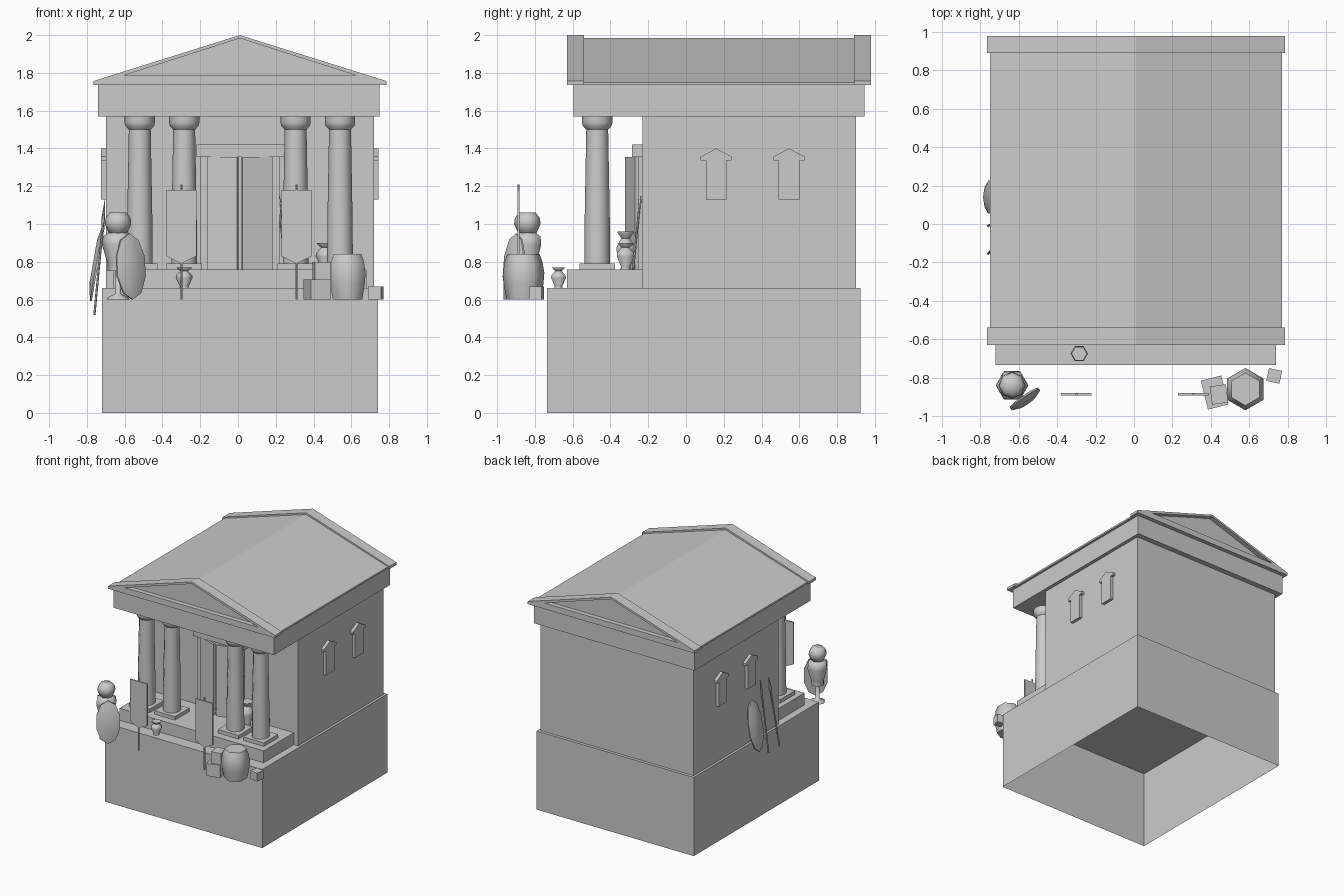
import bpy, bmesh, math
from mathutils import Vector, Matrix

if "Cube" in bpy.data.objects:
    bpy.data.objects.remove(bpy.data.objects["Cube"])

CX = 0.01  # building centre line


def finish(name, bm, smooth=None):
    bmesh.ops.recalc_face_normals(bm, faces=bm.faces)
    me = bpy.data.meshes.new(name)
    bm.to_mesh(me)
    bm.free()
    ob = bpy.data.objects.new(name, me)
    bpy.context.collection.objects.link(ob)
    if smooth:
        bpy.ops.object.select_all(action='DESELECT')
        ob.select_set(True)
        bpy.context.view_layer.objects.active = ob
        bpy.ops.object.shade_smooth_by_angle(angle=math.radians(smooth))
    return ob


def box(name, x, y, z, rot=0, open_bottom=False):
    bm = bmesh.new()
    bmesh.ops.create_cube(bm, size=1)
    if open_bottom:
        low = [f for f in bm.faces if f.calc_center_median().z < -0.4]
        bmesh.ops.delete(bm, geom=low, context='FACES_ONLY')
    bmesh.ops.scale(bm, vec=(x[1] - x[0], y[1] - y[0], z[1] - z[0]), verts=bm.verts)
    bmesh.ops.rotate(bm, matrix=Matrix.Rotation(math.radians(rot), 3, 'Z'), verts=bm.verts)
    bmesh.ops.translate(bm, vec=(sum(x) / 2, sum(y) / 2, sum(z) / 2), verts=bm.verts)
    return finish(name, bm)


def prism(name, pts, axis, a, b):
    """Extrude a flat outline along x or y from a to b."""
    bm = bmesh.new()
    put = (lambda p: (p[0], a, p[1])) if axis == 'Y' else (lambda p: (a, p[0], p[1]))
    face = bm.faces.new([bm.verts.new(put(p)) for p in pts])
    ext = bmesh.ops.extrude_face_region(bm, geom=[face])
    vec = (0, b - a, 0) if axis == 'Y' else (b - a, 0, 0)
    bmesh.ops.translate(bm, vec=vec, verts=[v for v in ext['geom'] if isinstance(v, bmesh.types.BMVert)])
    return finish(name, bm)


def lathe(name, x, y, profile, sides, smooth=65, turn=0):
    """Revolve (radius, z) points around a vertical axis."""
    bm = bmesh.new()
    rings = []
    for r, z in profile:
        rings.append([bm.verts.new((x + r * math.cos(t), y + r * math.sin(t), z))
                      for t in (turn + 2 * math.pi * i / sides for i in range(sides))])
    for lo, hi in zip(rings, rings[1:]):
        for i in range(sides):
            j = (i + 1) % sides
            bm.faces.new((lo[i], lo[j], hi[j], hi[i]))
    bm.faces.new(rings[0])
    bm.faces.new(rings[-1])
    return finish(name, bm, smooth)


def rod(name, a, b, r, r2=None):
    a, b = Vector(a), Vector(b)
    bm = bmesh.new()
    bmesh.ops.create_cone(bm, cap_ends=True, segments=6, radius1=r,
                          radius2=r if r2 is None else r2, depth=(b - a).length)
    bm.transform(Matrix.Translation((a + b) / 2) @ (b - a).to_track_quat('Z', 'Y').to_matrix().to_4x4())
    return finish(name, bm)


def shield(name, centre, w, h, yaw, tilt):
    """Oval, slightly domed shield; face points to -y before rotation."""
    bm = bmesh.new()
    rings = []
    for k, y in ((1, 0.01), (1, 0), (0.55, -0.018)):
        rings.append([bm.verts.new((k * w / 2 * math.cos(t), y, k * h / 2 * math.sin(t)))
                      for t in (2 * math.pi * (i + 0.5) / 10 for i in range(10))])
    for lo, hi in zip(rings, rings[1:]):
        for i in range(10):
            bm.faces.new((lo[i], lo[i - 1], hi[i - 1], hi[i]))
    bm.faces.new(rings[0])
    bm.faces.new(rings[-1])
    bm.transform(Matrix.Translation(centre) @ Matrix.Rotation(math.radians(yaw), 4, 'Z')
                 @ Matrix.Rotation(math.radians(tilt), 4, 'X'))
    return finish(name, bm, 40)


# Podium, porch step, hall and entablature
box("podium", (-0.72, 0.74), (-0.735, 0.925), (0, 0.66), open_bottom=True)
box("porch_step", (-0.66, 0.68), (-0.63, -0.22), (0.66, 0.76))
box("hall", (-0.70, 0.72), (-0.23, 0.90), (0.66, 1.57))
box("entablature", (-0.74, 0.75), (-0.595, 0.945), (1.57, 1.735))

# Roof body and recessed pediments framed by cornices
prism("roof", [(CX - 0.76, 1.735), (CX + 0.76, 1.735), (CX + 0.76, 1.75), (CX, 1.985),
               (CX - 0.76, 1.75)], 'Y', -0.59, 0.94)
for end, y0, y1 in (("front", -0.63, -0.54), ("back", 0.89, 0.98)):
    for side, s in (("left", -1), ("right", 1)):
        half = [(0, 1.735), (0.775, 1.735), (0.775, 1.757), (0, 2.0),
                (0, 1.983), (0.62, 1.785), (0, 1.785)]
        prism(f"{end}_{side}_cornice", [(CX + s * x, z) for x, z in half], 'Y', y0, y1)

# Columns with plinths and capitals
for i, x in enumerate((-0.52, -0.285, 0.305, 0.54)):
    box(f"column_plinth_{i}", (x - 0.095, x + 0.095), (-0.565, -0.375), (0.76, 0.79))
    lathe(f"column_{i}", x, -0.47, [(0.068, 0.79), (0.067, 1.0), (0.058, 1.50), (0.076, 1.52),
                                    (0.08, 1.535), (0.08, 1.57)], 12, 40)

# Doorway: posts, lintel and two leaves slightly ajar
box("door_lintel", (-0.22, 0.25), (-0.285, -0.22), (1.355, 1.42))
for side, s in (("left", -1), ("right", 1)):
    x = CX + s * 0.19
    box(f"{side}_door_post", (x - 0.02, x + 0.02), (-0.255, -0.22), (0.76, 1.355))
    xm = CX + s * 0.09
    box(f"{side}_door_leaf", (xm - 0.083, xm + 0.083), (-0.297, -0.277), (0.76, 1.355), rot=s * 18)

# Side windows with small gabled heads
for side, x0, x1 in (("left", -0.725, -0.69), ("right", 0.71, 0.745)):
    for i, y in enumerate((0.16, 0.545)):
        half = [(0.055, 1.13), (0.055, 1.335), (0.082, 1.335), (0.082, 1.357)]
        outline = [(y + a, z) for a, z in half] + [(y, 1.40)] + [(y - a, z) for a, z in half[::-1]]
        prism(f"{side}_window_{i}", outline, 'X', x0, x1)

# Banners on poles
for side, x in (("left", -0.30), ("right", 0.31)):
    prism(f"{side}_banner", [(x - 0.08, 1.18), (x - 0.08, 0.83), (x, 0.79), (x + 0.08, 0.83),
                             (x + 0.08, 1.18)], 'Y', -0.893, -0.881)
    rod(f"{side}_banner_pole", (x, -0.887, 0.60), (x, -0.887, 1.21), 0.006)

# Armour stand with helmet and shield
lathe("armour_stand", -0.635, -0.84, [(0.06, 0.60), (0.055, 0.612), (0.016, 0.63), (0.016, 0.77)], 6)
lathe("breastplate", -0.635, -0.84, [(0.055, 0.75), (0.055, 0.79), (0.085, 0.89),
                                     (0.08, 0.935), (0.04, 0.96)], 6)
lathe("helmet", -0.635, -0.84, [(0.045, 0.945), (0.07, 1.0), (0.066, 1.03), (0.045, 1.06)], 8, 70)
shield("standing_shield", (-0.565, -0.915, 0.775), 0.19, 0.35, 35, -5)

# Shield and spears leaning on the left wall
shield("leaning_shield", (-0.748, 0.14, 0.80), 0.18, 0.42, -90, -10)
for i, (a, b) in enumerate((((-0.76, -0.01, 0.52), (-0.705, 0.02, 1.13)),
                            ((-0.76, -0.155, 0.52), (-0.705, -0.09, 1.11)),
                            ((0.25, -0.28, 0.76), (0.21, -0.237, 1.19)))):
    mid = Vector(a).lerp(Vector(b), 0.82)
    rod(f"spear_shaft_{i}", a, mid, 0.006)
    rod(f"spear_head_{i}", mid, b, 0.011, 0.001)

# Barrel and crates
lathe("barrel", 0.58, -0.86, [(0.09, 0.60), (0.105, 0.68), (0.11, 0.74), (0.10, 0.80), (0.085, 0.84)],
      6, 65, math.pi / 6)
box("large_crate", (0.365, 0.475), (-0.955, -0.80), (0.60, 0.705), rot=14)
box("upper_crate", (0.40, 0.485), (-0.935, -0.84), (0.705, 0.80), rot=8)
box("small_crate", (0.695, 0.765), (-0.825, -0.757), (0.60, 0.67), rot=-12)

# Vases on the steps
VASE = [(0.55, 0), (0.5, 0.08), (1, 0.5), (0.95, 0.62), (0.45, 0.82), (0.9, 0.98), (0.9, 1), (0.5, 1)]
for i, (x, y, z, r, h) in enumerate(((-0.285, -0.675, 0.66, 0.045, 0.11),
                                     (0.31, -0.32, 0.76, 0.056, 0.20),
                                     (0.465, -0.32, 0.76, 0.054, 0.14))):
    lathe(f"vase_{i}", x, y, [(r * a, z + h * b) for a, b in VASE], 6)
